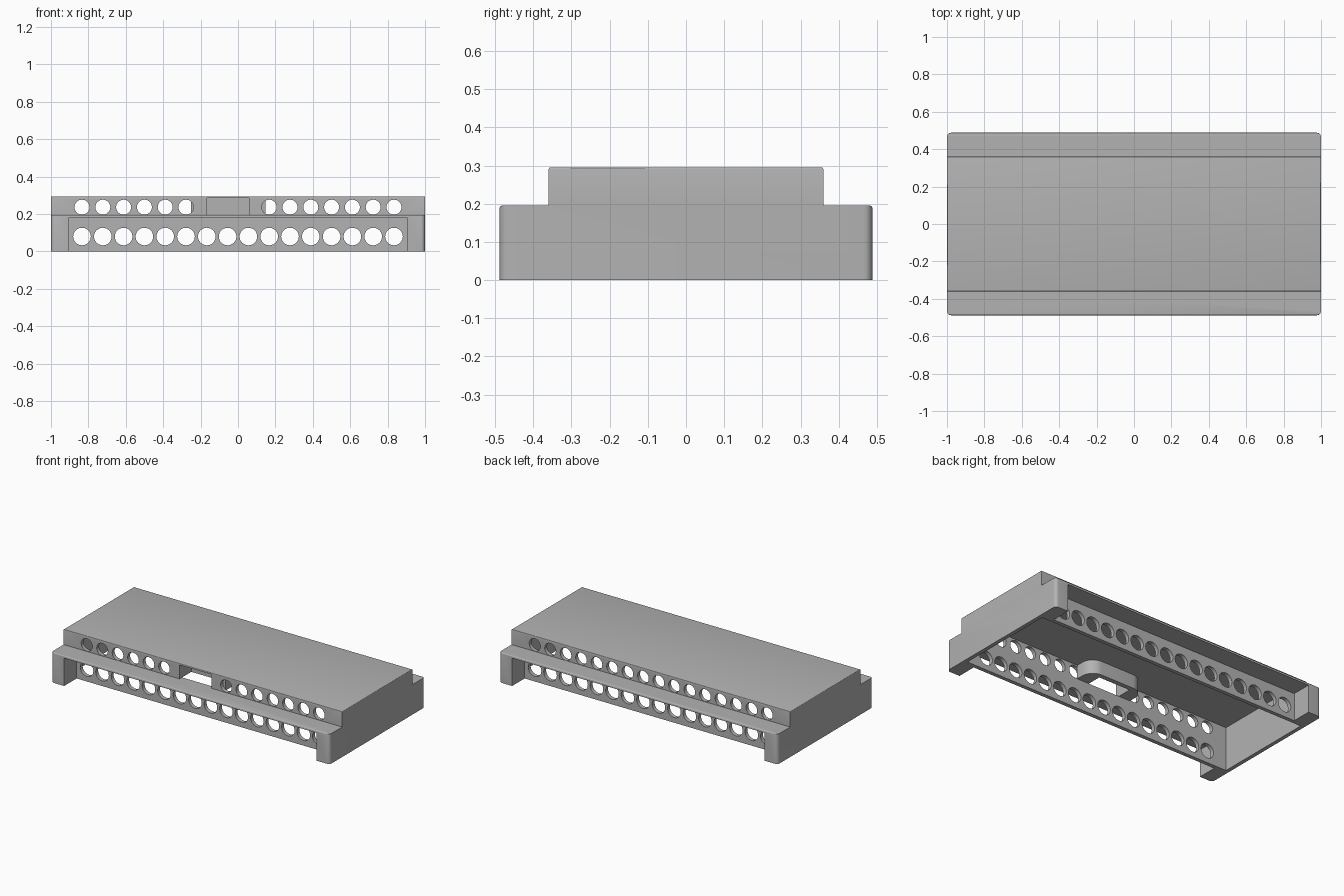
import bpy, bmesh
from mathutils import Matrix, Vector

cube = bpy.data.objects.get("Cube")
if cube:
    bpy.data.objects.remove(cube)

gray = bpy.data.materials.new("light_gray")
gray.use_nodes = True
gray.diffuse_color = (0.45, 0.45, 0.45, 1)
gray.node_tree.nodes["Principled BSDF"].inputs["Base Color"].default_value = (0.45, 0.45, 0.45, 1)

END, WALL, TOP = 0.975, 0.36, 0.295
INNER, ROOF, LEDGE = 0.335, 0.285, 0.195


def add_box(bm, x0, x1, y0, y1, z0, z1):
    size = Vector((x1 - x0, y1 - y0, z1 - z0))
    mid = Vector((x0 + x1, y0 + y1, z0 + z1)) / 2
    return bmesh.ops.create_cube(bm, size=1, matrix=Matrix.Translation(mid) @ Matrix.Diagonal(size.to_4d()))


def add_hole(bm, x, y, z, radius):
    turn = Matrix.Translation((x, y, z)) @ Matrix.Rotation(1.5708, 4, 'X')
    bmesh.ops.create_cone(bm, cap_ends=True, segments=32, radius1=radius, radius2=radius, depth=0.12, matrix=turn)


def finish(bm, name):
    bmesh.ops.recalc_face_normals(bm, faces=bm.faces)
    mesh = bpy.data.meshes.new(name)
    bm.to_mesh(mesh)
    bm.free()
    mesh.materials.append(gray)
    ob = bpy.data.objects.new(name, mesh)
    bpy.context.collection.objects.link(ob)
    return ob


def select(ob):
    bpy.ops.object.select_all(action='DESELECT')
    ob.select_set(True)
    bpy.context.view_layer.objects.active = ob


def cut(ob, cutter):
    select(ob)
    mod = ob.modifiers.new("cut", 'BOOLEAN')
    mod.operation, mod.solver, mod.object = 'DIFFERENCE', 'EXACT', cutter
    bpy.ops.object.modifier_apply(modifier=mod.name)
    bpy.data.objects.remove(cutter)


def vertical_edges(bm, test):
    return [e for e in bm.edges
            if abs(e.verts[0].co.z - e.verts[1].co.z) > 0.05 and test(e.verts[0].co)]


# Stepped body swept along its length
bm = bmesh.new()
half = [(0.488, 0), (0.488, LEDGE), (WALL, LEDGE), (WALL, TOP)]
profile = half + [(-y, z) for y, z in reversed(half)]
face = bm.faces.new([bm.verts.new((-1, y, z)) for y, z in profile])
sweep = bmesh.ops.extrude_face_region(bm, geom=[face])["geom"]
bmesh.ops.translate(bm, vec=(2, 0, 0), verts=[v for v in sweep if isinstance(v, bmesh.types.BMVert)])
bmesh.ops.bevel(bm, geom=vertical_edges(bm, lambda c: abs(c.y) > 0.45),
                offset=0.022, segments=6, profile=0.5, affect='EDGES')
rims = [e for e in bm.edges
        if all(v.co.z > TOP - 0.001 for v in e.verts)
        or all(abs(v.co.z - LEDGE) < 0.001 and abs(v.co.y) > 0.485 for v in e.verts)]
bmesh.ops.bevel(bm, geom=rims, offset=0.005, segments=3, profile=0.5, affect='EDGES')
body = finish(bm, "cover_body")

# Hollow inside, open underneath
bm = bmesh.new()
add_box(bm, -END, END, -INNER, INNER, -0.1, ROOF)
cut(body, finish(bm, "inside_cutter"))

# Recess under each ledge, leaving corner posts
bm = bmesh.new()
for y0, y1 in ((-0.6, -WALL), (WALL, 0.6)):
    add_box(bm, -0.907, 0.907, y0, y1, -0.1, 0.18)
cut(body, finish(bm, "recess_cutter"))

# Vent rows front and back, and the front port opening
bm = bmesh.new()
for side in (-1, 1):
    for i in range(16):
        x = (i - 7.5) * 0.1112
        add_hole(bm, x, side * 0.348, 0.08, 0.047)
        if side > 0 or not -0.2 < x < 0.1:
            add_hole(bm, x, side * 0.348, 0.237, 0.04)
add_box(bm, -0.167, 0.06, -0.42, -0.3, LEDGE, ROOF)
cut(body, finish(bm, "vent_cutter"))

# Rounded shroud hanging from the roof behind the port
bm = bmesh.new()
add_box(bm, -0.25, 0.147, -INNER - 0.002, -0.21, LEDGE, ROOF + 0.002)
bmesh.ops.bevel(bm, geom=vertical_edges(bm, lambda c: c.y > -0.25),
                offset=0.08, segments=8, profile=0.5, affect='EDGES')
shroud = finish(bm, "port_shroud")
bm = bmesh.new()
add_box(bm, -0.167, 0.06, -0.42, -0.24, 0.1, ROOF)
cut(shroud, finish(bm, "port_cutter"))

for ob in (body, shroud):
    select(ob)
    bpy.ops.object.shade_smooth_by_angle(angle=0.6)
